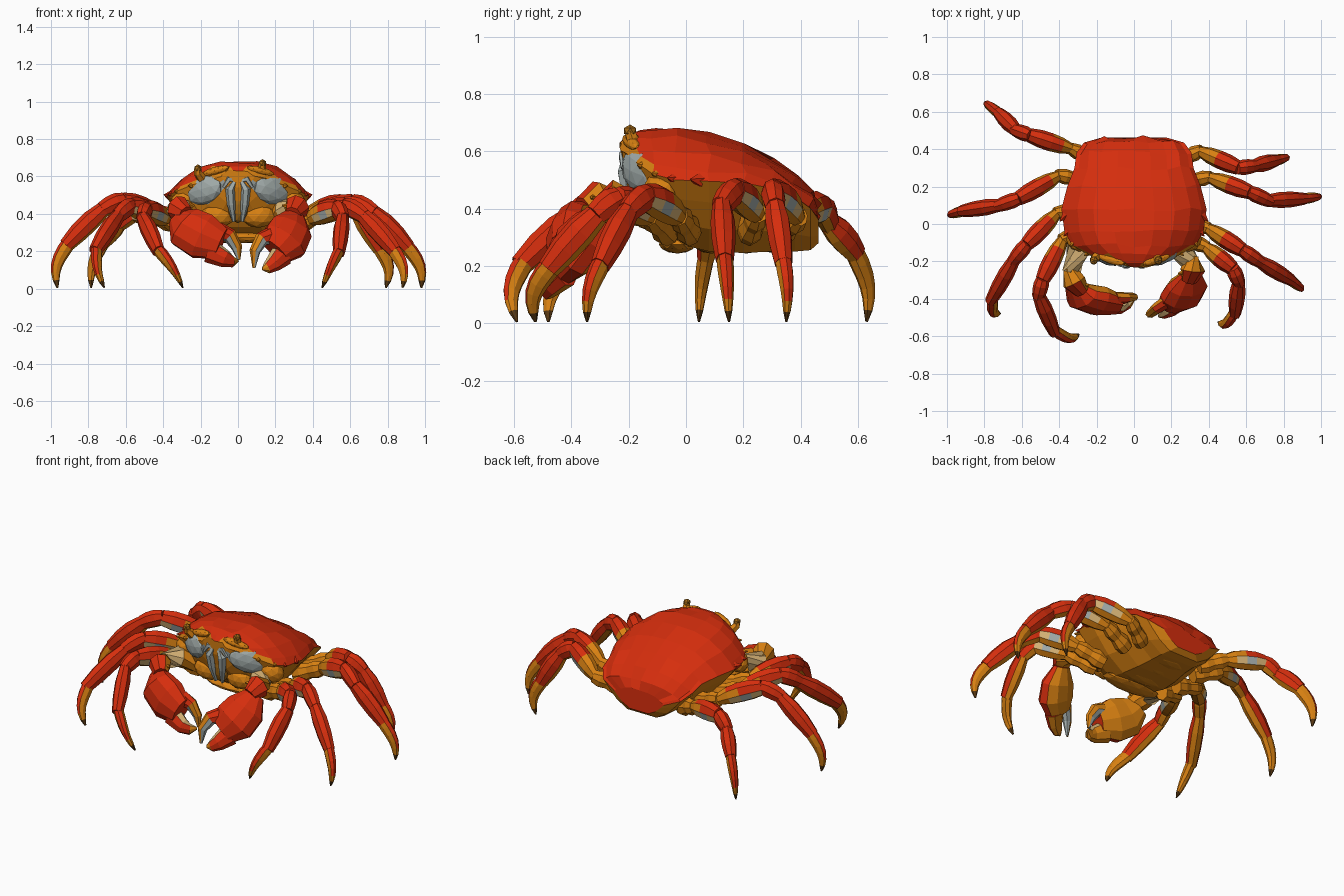
import bpy, bmesh, math, random
from mathutils import Vector, Matrix

if "Cube" in bpy.data.objects:
    bpy.data.objects.remove(bpy.data.objects["Cube"])

random.seed(4)
COLOURS = {
    "shell_red": (0.67, 0.027, 0.004), "orange": (0.69, 0.22, 0.006),
    "ochre": (0.36, 0.14, 0.008), "cream": (0.68, 0.45, 0.18),
    "grey": (0.36, 0.41, 0.40), "dark_tip": (0.10, 0.04, 0.006)}
MATS = []
for n, c in COLOURS.items():
    m = bpy.data.materials.new(n)
    m.diffuse_color = (*c, 1)
    m.use_nodes = True
    m.node_tree.nodes["Principled BSDF"].inputs["Base Color"].default_value = m.diffuse_color
    MATS.append(m)
RED, ORANGE, OCHRE, CREAM, GREY, DARK = range(6)
Z = Vector((0, 0, 1))


def finish(name, bm):
    bmesh.ops.recalc_face_normals(bm, faces=bm.faces)
    me = bpy.data.meshes.new(name)
    bm.to_mesh(me)
    bm.free()
    for m in MATS:
        me.materials.append(m)
    ob = bpy.data.objects.new(name, me)
    bpy.context.collection.objects.link(ob)
    return ob


def skin(bm, rings, rule):
    """Join rings of vertices; rule(ring_index, side_index) gives the colour."""
    n = len(rings[0])
    for i in range(len(rings) - 1):
        for k in range(n):
            f = bm.faces.new((rings[i][k], rings[i][(k + 1) % n],
                              rings[i + 1][(k + 1) % n], rings[i + 1][k]))
            f.material_index = rule(i, k)
    for i, r in ((0, rings[0]), (len(rings) - 2, rings[-1])):
        bm.faces.new(r).material_index = rule(i, 0)


def tube(name, pts, radii, side, rule, flat=0.8, n=8):
    """Tapered limb; rule(ring, upness, sideness) gives the colour."""
    bm = bmesh.new()
    pts = [Vector(p) for p in pts]
    rings = []
    for i, p in enumerate(pts):
        t = (pts[min(i + 1, len(pts) - 1)] - pts[max(i - 1, 0)]).normalized()
        s = (side - t * side.dot(t)).normalized()
        up = t.cross(s)
        rings.append([bm.verts.new(p + radii[i] * (
            s * flat * math.cos(2 * math.pi * k / n) + up * math.sin(2 * math.pi * k / n)))
            for k in range(n)])

    def pick(i, k):
        a = 2 * math.pi * (k + .5) / n
        return rule(i, math.sin(a), math.cos(a))
    skin(bm, rings, pick)
    return finish(name, bm)


def blob(name, loc, size, colour, rot=(0, 0, 0), sub=2):
    bm = bmesh.new()
    bmesh.ops.create_icosphere(bm, subdivisions=sub, radius=1)
    for f in bm.faces:
        f.material_index = colour
    ob = finish(name, bm)
    ob.location, ob.scale, ob.rotation_euler = loc, size, rot
    return ob


def lerp(a, b, t):
    return Vector(a).lerp(Vector(b), t)


# Body: cross-sections as y, half width, rim height, top, bottom
SECTIONS = [(-.222, .09, .60, .635, .54), (-.20, .16, .58, .66, .46), (-.165, .245, .555, .67, .40),
            (-.115, .33, .52, .677, .33), (-.04, .372, .50, .68, .28), (.08, .388, .495, .665, .25),
            (.20, .357, .49, .625, .245), (.30, .318, .47, .575, .25), (.38, .308, .44, .51, .25),
            (.435, .268, .40, .455, .255), (.463, .17, .36, .41, .28)]
TOP = [1, .93, .78, .56, .28, 0, -.28, -.56, -.78, -.93, -1]
LOW = [(-.86, .3), (-.66, .68), (-.38, 1), (.38, 1), (.66, .68), (.86, .3)]
bm = bmesh.new()
rings = []
for i, (y, w, ze, zt, zb) in enumerate(SECTIONS):
    r = []
    for u in TOP:
        j = 0 if abs(u) == 1 else random.uniform(-.008, .008)
        r.append(bm.verts.new((u * w, y + 1.5 * j, ze + (zt - ze) * (1 - abs(u) ** 3) + j)))
    for u, d in LOW:
        r.append(bm.verts.new((u * w, y, ze + (zb - ze) * d)))
    rings.append(r)


def body_rule(i, k):
    if k < 10:
        side = abs(k - 4.5)
        return ORANGE if (i < 1 and side > .6) or (i == 1 and side > 1.6) or (i == 2 and side > 3.6) else RED
    return GREY if i < 2 and k in (11, 15) else ORANGE


skin(bm, rings, body_rule)
finish("carapace_and_belly", bm)

# Belly plates
for i, y in enumerate((-.03, .09, .21, .32)):
    blob("belly_plate", (0, y, .275), (.20 - .02 * i, .065, .032), ORANGE)

# Rim teeth, cheeks, eyes and mouthparts, mirrored
for s in (-1, 1):
    for x, y, z in ((.25, -.155, .55), (.325, -.105, .52), (.36, -.05, .505), (.38, .03, .50)):
        bm = bmesh.new()
        bmesh.ops.create_cone(bm, segments=5, radius1=.026, radius2=.002, depth=.045, cap_ends=True)
        d = Vector((s * .75, -.7, .1))
        bmesh.ops.transform(bm, verts=bm.verts, matrix=Matrix.Translation((s * x, y, z))
                            @ d.to_track_quat('Z', 'Y').to_matrix().to_4x4())
        for f in bm.faces:
            f.material_index = RED if y > -.1 else ORANGE
        finish("rim_tooth", bm)
    blob("cheek", (s * .185, -.155, .53), (.12, .042, .08), GREY, (0, s * .25, s * .55))
    blob("cheek_side", (s * .30, -.09, .46), (.07, .055, .06), ORANGE, (0, s * .5, s * .6))
    blob("jaw", (s * .11, -.135, .39), (.09, .055, .065), ORANGE)
    blob("brow", (s * .12, -.19, .63), (.08, .025, .022), ORANGE, (0, s * .25, s * .3))
    tube("mouth_plate", [(s * .02, -.21, .57), (s * .042, -.215, .53), (s * .036, -.205, .45), (s * .022, -.185, .36)],
         [.016, .026, .022, .010], Vector((1, 0, 0)), lambda i, u, c: GREY, 1, 6)
    tube("feeler", [(s * .01, -.205, .575), (s * .05, -.22, .585), (s * .078, -.22, .54)],
         [.014, .018, .008], Vector((0, 1, 0)), lambda i, u, c: GREY, 1, 5)
    ex, ez = (.13, .668) if s > 0 else (-.215, .64)
    tube("eye_stalk", [(ex - s * .03, -.16, ez - .06), (ex, -.19, ez - .02), (ex, -.195, ez)],
         [.03, .023, .02], Vector((1, 0, 0)), lambda i, u, c: ORANGE, 1, 6)
    blob("eye", (ex, -.195, ez + .003), (.023, .025, .022), OCHRE, sub=1)
blob("mouth", (0, -.165, .45), (.06, .04, .10), OCHRE)

# Walking legs: hip, knee, wrist, ankle, tip
LEFT = [
    [(-.33, .40, .37), (-.56, .475, .405), (-.63, .50, .35), (-.725, .595, .24), (-.785, .63, .005)],
    [(-.40, .26, .38), (-.62, .135, .468), (-.72, .10, .425), (-.92, .07, .23), (-.965, .045, .005)],
    [(-.41, .06, .37), (-.575, -.11, .44), (-.64, -.19, .39), (-.765, -.41, .20), (-.715, -.48, .005)],
    [(-.38, -.08, .37), (-.49, -.30, .42), (-.51, -.38, .38), (-.425, -.58, .20), (-.295, -.59, .005)]]
RIGHT = [
    [(.35, .39, .37), (.56, .30, .46), (.64, .31, .41), (.76, .34, .21), (.79, .35, .005)],
    [(.40, .25, .38), (.62, .17, .46), (.72, .125, .41), (.91, .135, .22), (.98, .15, .005)],
    [(.39, -.02, .37), (.58, -.14, .44), (.67, -.20, .39), (.84, -.30, .20), (.88, -.345, .005)],
    [(.38, -.12, .37), (.53, -.24, .43), (.56, -.31, .38), (.54, -.48, .19), (.45, -.525, .005)]]


def seg(name, a, b, radii, rule, bulge=0, out=None, flat=.8):
    """One limb segment with evenly spaced rings and an optional bow."""
    n = len(radii) - 1
    pts = [lerp(a, b, i / n) + (out or Z) * bulge * math.sin(math.pi * i / n) for i in range(n + 1)]
    d = Vector(b) - Vector(a)
    plane = out if out else Vector((d.x, d.y, 0)).normalized()
    return tube(name, pts, radii, Z.cross(plane), rule, flat)


def upper_rule(first):
    def rule(i, u, c):
        if u > (.3 if i >= 2 else .5) and i >= first:
            return RED
        if -.5 < u < 0 and i > 0:
            return (CREAM, GREY, CREAM)[i - 1]
        return ORANGE
    return rule


for legs, s in ((LEFT, "left"), (RIGHT, "right")):
    for hip, knee, wrist, ankle, tip in legs:
        root = (hip[0] * .6, hip[1] * .75 + .03, .315)
        seg(s + "_leg_root", root, lerp(root, hip, 1.1), [.05, .058, .045, .052, .038], lambda i, u, c: ORANGE)
        seg(s + "_upper_leg", hip, knee, [.034, .054, .061, .060, .048], upper_rule(1 if s == "left" else 2), .008)
        seg(s + "_leg_knee", lerp(knee, wrist, -.12), lerp(knee, wrist, 1.1), [.042, .052, .050, .042],
            lambda i, u, c: RED if u > -.5 else ORANGE, .006)
        seg(s + "_lower_leg", wrist, ankle, [.042, .054, .052, .040],
            lambda i, u, c: RED if u > -.5 else ORANGE, .006)
        out = Vector(ankle) - Vector(wrist)
        out.z = 0
        seg(s + "_leg_claw", lerp(ankle, wrist, .08), tip, [.038, .039, .036, .031, .025, .018, .005],
            lambda i, u, c: DARK if i == 5 else RED if u > .5 and i < 4 else ORANGE, .035, out.normalized(), .75)

# Pincers: arm, wrist, palm, fixed finger, movable finger
PINCERS = {
    "left": ([(-.20, -.06, .36), (-.305, -.14, .42), (-.335, -.26, .42)], [(-.345, -.24, .42), (-.32, -.31, .43), (-.28, -.36, .40)],
             [(-.32, -.33, .38), (-.28, -.385, .33), (-.19, -.41, .28), (-.09, -.43, .24)],
             [(-.15, -.43, .20), (-.07, -.445, .16), (-.03, -.43, .145), (.00, -.405, .15)],
             [(-.10, -.40, .305), (-.045, -.395, .285), (-.005, -.39, .22), (.005, -.395, .155)]),
    "right": ([(.18, -.06, .36), (.25, -.13, .42), (.295, -.20, .42)], [(.31, -.18, .42), (.315, -.245, .435), (.295, -.30, .40)],
              [(.305, -.27, .39), (.285, -.33, .32), (.25, -.39, .255), (.20, -.43, .20)],
              [(.235, -.42, .18), (.19, -.465, .135), (.155, -.485, .11), (.13, -.495, .105)],
              [(.185, -.41, .285), (.125, -.45, .265), (.09, -.48, .20), (.085, -.485, .11)])}
for s, (arm, wrist, palm, fixed, moving) in PINCERS.items():
    sign = 1 if s == "left" else -1
    front = Vector((-.3 * sign, -1, .3)).normalized()
    two_tone = lambda i, u, c: ORANGE if c < -.2 else RED
    tube(s + "_pincer_arm", arm, [.055, .066, .05], front, lambda i, u, c: CREAM if i else ORANGE, 1)
    tube(s + "_pincer_wrist", wrist, [.04, .07, .045], front,
         lambda i, u, c: RED if c > 0 and i else ORANGE, .9)
    tube(s + "_pincer_palm", palm, [.06, .12, .13, .09], front, two_tone, .62, 10)
    tube(s + "_fixed_finger", fixed, [.065, .048, .032, .008], front,
         lambda i, u, c: CREAM if u * sign < -.5 else RED if i < 2 and c > 0 else ORANGE, .75)
    tube(s + "_moving_finger", moving, [.05, .040, .030, .008], front,
         lambda i, u, c: RED if i == 0 and c > 0 and u * sign < .5 else GREY if u * sign > .3 else ORANGE, .75)
    # Spur on the wrist
    tube(s + "_wrist_spur", [wrist[1], Vector(wrist[1]) + Vector((sign * .08, -.02, .01))],
         [.035, .004], front, lambda i, u, c: ORANGE, 1, 5)
